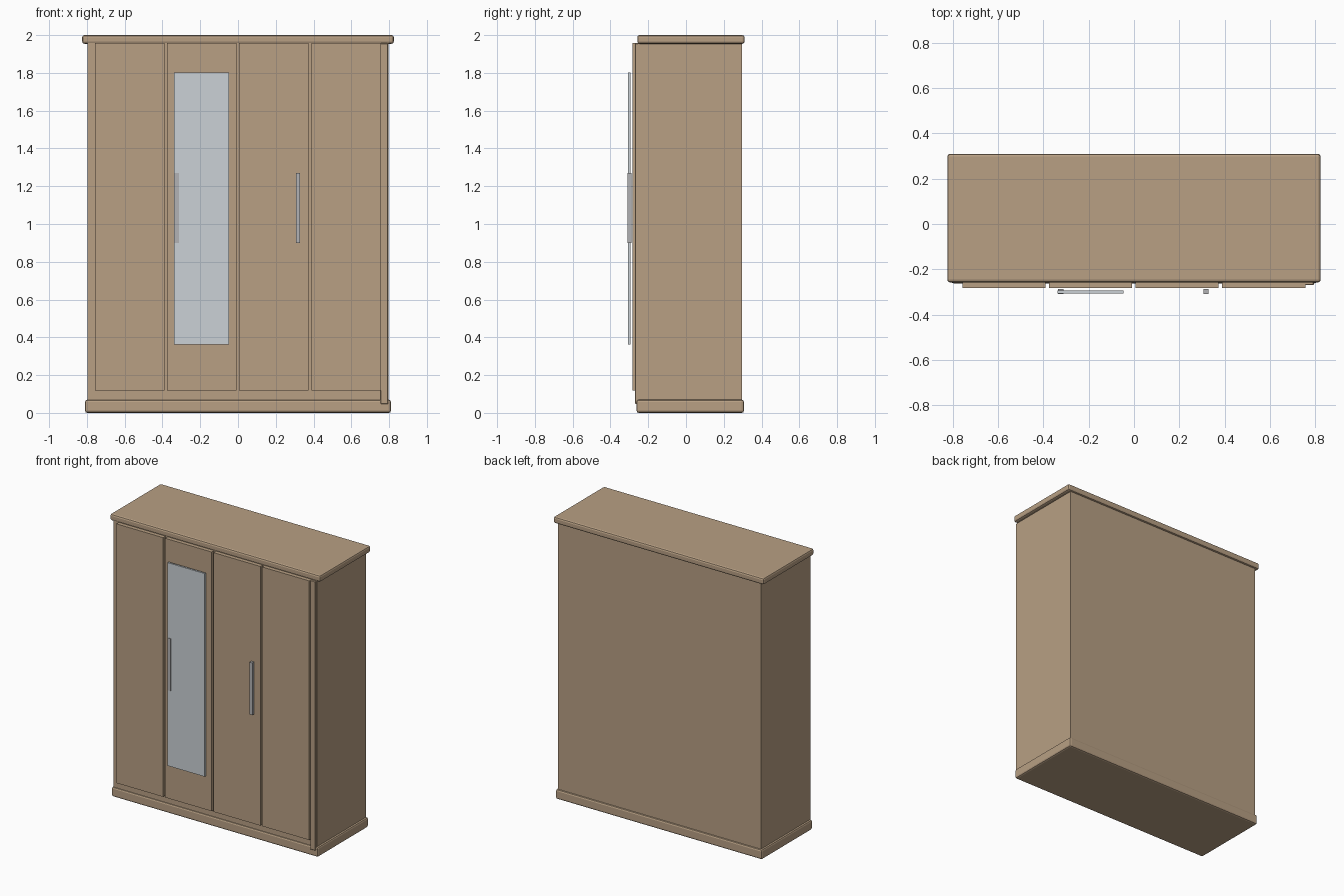
import bpy, bmesh

if "Cube" in bpy.data.objects:
    bpy.data.objects.remove(bpy.data.objects["Cube"])


def material(name, rgb):
    m = bpy.data.materials.new(name)
    m.diffuse_color = (*rgb, 1)
    m.use_nodes = True
    m.node_tree.nodes["Principled BSDF"].inputs["Base Color"].default_value = m.diffuse_color
    return m


WOOD = material("wood", (0.48, 0.35, 0.23))
GLASS = material("mirror_glass", (0.60, 0.64, 0.67))
METAL = material("metal", (0.45, 0.45, 0.46))


def box(name, x, y, z, mat, bevel=0.0, segments=1):
    """Box from (min, max) ranges, with optional bevelled edges."""
    bm = bmesh.new()
    bmesh.ops.create_cube(bm, size=1)
    for v in bm.verts:
        v.co = [r[0] if c < 0 else r[1] for c, r in zip(v.co, (x, y, z))]
    if bevel:
        bmesh.ops.bevel(bm, geom=bm.edges[:], offset=bevel, segments=segments,
                        profile=0.5, affect='EDGES')
    me = bpy.data.meshes.new(name)
    bm.to_mesh(me)
    bm.free()
    me.materials.append(mat)
    ob = bpy.data.objects.new(name, me)
    bpy.context.collection.objects.link(ob)
    return ob


# Carcass with plinth and cornice
box("carcass", (-0.797, 0.797), (-0.255, 0.297), (0.03, 1.97), WOOD)
box("plinth", (-0.81, 0.81), (-0.262, 0.307), (0, 0.07), WOOD, 0.012, 2)
box("cornice", (-0.825, 0.825), (-0.258, 0.31), (1.954, 2), WOOD, 0.012, 2)

# Four door panels
for i, x in enumerate([(-0.757, -0.39), (-0.375, -0.008),
                       (0.006, 0.373), (0.388, 0.757)]):
    box(f"door_{i + 1}", x, (-0.283, -0.25), (0.118, 1.957), WOOD)

# Edge strip beside the right door
box("edge_strip", (0.755, 0.795), (-0.27, -0.25), (0.047, 1.957), WOOD, 0.003)

# Mirror on the second door
box("mirror", (-0.339, -0.047), (-0.307, -0.294), (0.362, 1.803), GLASS)

# Handles
for side, x in (("left", (-0.335, -0.312)), ("right", (0.308, 0.329))):
    box(f"handle_{side}", x, (-0.31, -0.288), (0.9, 1.27), METAL)
